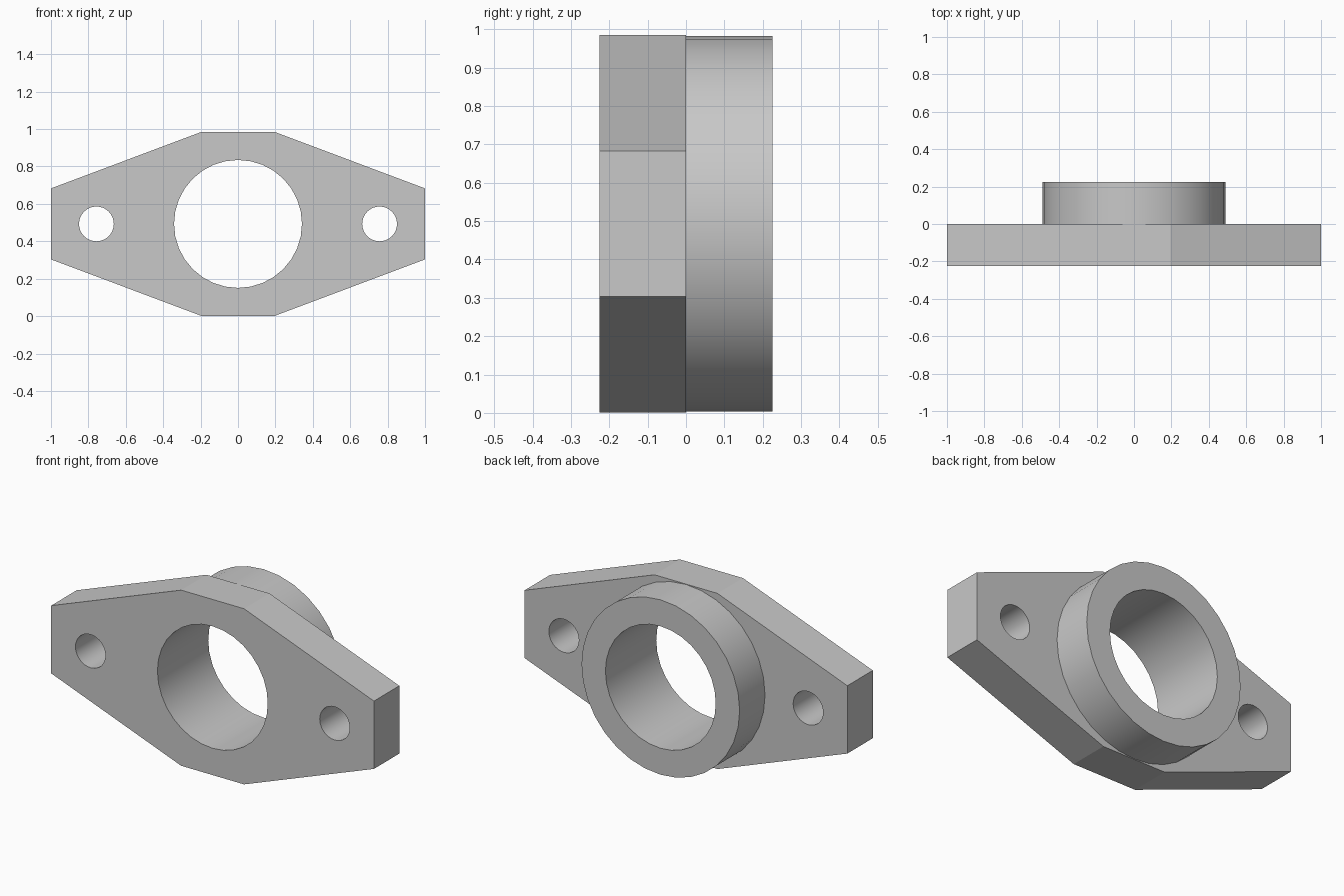
import bpy, bmesh, math

if "Cube" in bpy.data.objects:
    bpy.data.objects.remove(bpy.data.objects["Cube"])

CZ = 0.493       # height of the bore axis
HALF_D = 0.225   # plate thickness, and boss length

steel = bpy.data.materials.new("light grey metal")
steel.diffuse_color = (0.58, 0.58, 0.58, 1)
steel.use_nodes = True
steel.node_tree.nodes["Principled BSDF"].inputs["Base Color"].default_value = steel.diffuse_color


def cylinder(name, radius, y0, y1, x=0.0, sides=32):
    """Cylinder along y between y0 and y1."""
    bpy.ops.mesh.primitive_cylinder_add(
        vertices=sides, radius=radius, depth=y1 - y0,
        location=(x, (y0 + y1) / 2, CZ), rotation=(math.pi / 2, 0, 0))
    ob = bpy.context.object
    ob.name = name
    ob.data.materials.append(steel)
    return ob


def combine(target, tool, operation):
    """Apply a boolean and remove the tool object."""
    mod = target.modifiers.new(operation.title(), 'BOOLEAN')
    mod.operation, mod.solver, mod.object = operation, 'EXACT', tool
    bpy.context.view_layer.objects.active = target
    bpy.ops.object.modifier_apply(modifier=mod.name)
    bpy.data.objects.remove(tool)


# Eight-sided plate with tapered ears
corner = [(1.0, 0.19), (0.195, 0.492)]
outline = corner + [(-x, z) for x, z in reversed(corner)]
outline += [(-x, -z) for x, z in outline]
bm = bmesh.new()
face = bm.faces.new([bm.verts.new((x, -HALF_D, CZ + z)) for x, z in outline])
ext = bmesh.ops.extrude_face_region(bm, geom=[face])
bmesh.ops.translate(bm, vec=(0, HALF_D, 0),
                    verts=[v for v in ext["geom"] if isinstance(v, bmesh.types.BMVert)])
bmesh.ops.recalc_face_normals(bm, faces=bm.faces)
mesh = bpy.data.meshes.new("flange")
bm.to_mesh(mesh)
bm.free()
mesh.materials.append(steel)
flange = bpy.data.objects.new("flange", mesh)
bpy.context.collection.objects.link(flange)

# Round boss on the back, sunk slightly into the plate for a clean join
combine(flange, cylinder("boss", 0.49, -0.1, HALF_D), 'UNION')

# Main bore and the two bolt holes
combine(flange, cylinder("bore_cutter", 0.342, -0.5, 0.5), 'DIFFERENCE')
for side in (-1, 1):
    combine(flange, cylinder("bolt_cutter", 0.093, -0.5, 0.5, side * 0.757), 'DIFFERENCE')

# Smooth round walls, sharp rims
bpy.ops.object.select_all(action='DESELECT')
flange.select_set(True)
bpy.context.view_layer.objects.active = flange
bpy.ops.object.shade_smooth_by_angle(angle=math.radians(15))
